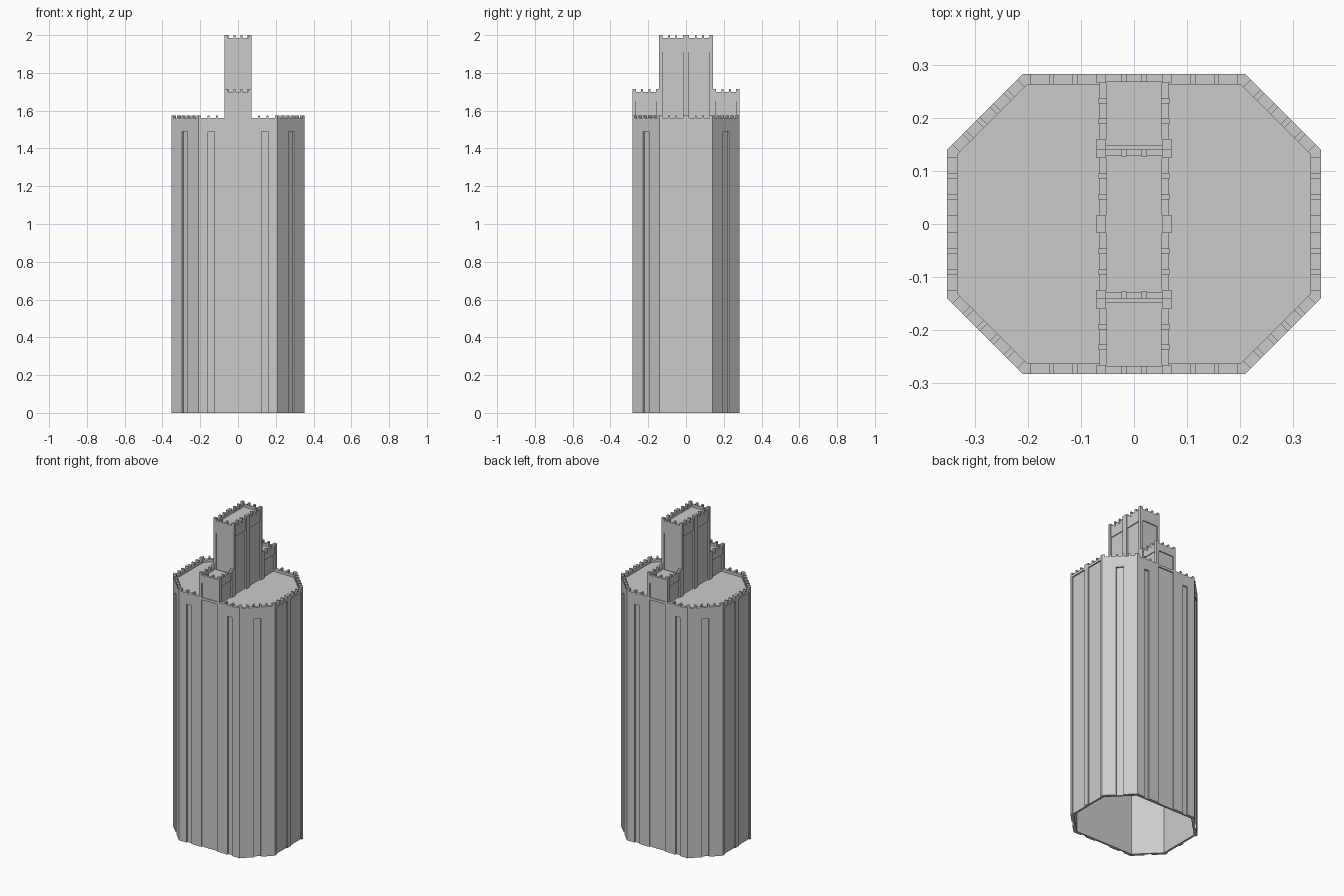
import bpy, bmesh, math
from mathutils import Matrix, Vector

if "Cube" in bpy.data.objects:
    bpy.data.objects.remove(bpy.data.objects["Cube"])

HX, HY, DIAG, WALL = 0.353, 0.283, 0.493, 0.02
I = Matrix.Identity(4)


def finish(name, bm):
    bmesh.ops.recalc_face_normals(bm, faces=bm.faces)
    me = bpy.data.meshes.new(name)
    bm.to_mesh(me)
    bm.free()
    ob = bpy.data.objects.new(name, me)
    bpy.context.collection.objects.link(ob)
    return ob


def box(bm, M, x, y, z):
    c = Vector(((x[0] + x[1]) / 2, (y[0] + y[1]) / 2, (z[0] + z[1]) / 2))
    s = (abs(x[1] - x[0]), abs(y[1] - y[0]), abs(z[1] - z[0]), 1)
    bmesh.ops.create_cube(bm, size=1, matrix=M @ Matrix.Translation(c) @ Matrix.Diagonal(s))


def octagon(inset):
    hx, hy, s = HX - inset, HY - inset, DIAG - inset * math.sqrt(2)
    q = [(hx, s - hx), (s - hy, hy)]
    return (q + [(-x, y) for x, y in q[::-1]] + [(-x, -y) for x, y in q]
            + [(x, -y) for x, y in q[::-1]])


def facet(x, y, deg):
    # local x runs along the wall, local y points outward
    return Matrix.Translation((x, y, 0)) @ Matrix.Rotation(math.radians(deg - 90), 4, 'Z')


def merlons(a, b, n, w=0.01):
    gap = (b - a - n * w) / (n + 1)
    return [(a + gap + i * (gap + w), a + (i + 1) * (gap + w)) for i in range(n)]


mx, my = (HX + DIAG - HY) / 2, (HY + DIAG - HX) / 2
longs = [facet(0, -HY, -90), facet(0, HY, 90)]
ends = [facet(HX, 0, 0), facet(-HX, 0, 180)]
diags = [facet(mx, my, 45), facet(-mx, my, 135), facet(-mx, -my, 225), facet(mx, -my, 315)]

# Hollow octagonal shaft wall
bm = bmesh.new()
outer, inner = octagon(0), octagon(WALL)
rings = [[bm.verts.new((x, y, z)) for x, y in pts]
         for pts, z in ((outer, 0), (outer, 1.56), (inner, 1.56), (inner, 0))]
for k in range(4):
    a, b = rings[k], rings[(k + 1) % 4]
    for i in range(8):
        j = (i + 1) % 8
        bm.faces.new((a[i], a[j], b[j], b[i]))
shaft = finish("shaft_wall", bm)

# Vertical slots and recessed bays
bm = bmesh.new()
for M in longs:
    box(bm, M, (-0.055, 0.055), (-0.007, 0.05), (-0.05, 1.545))
    for s in (-1, 1):
        box(bm, M, (s * 0.125, s * 0.158), (-0.01, 0.05), (-0.05, 1.49))
for M in ends:
    for s in (-1, 1):
        box(bm, M, (s * 0.017, s * 0.125), (-0.007, 0.02), (-0.05, 1.545))
for M in diags:
    box(bm, M, (-0.021, 0.021), (-0.01, 0.03), (-0.05, 1.49))
cutter = finish("slot_cutter", bm)
cutter.hide_render = True
cutter.hide_viewport = True
mod = shaft.modifiers.new("slots", 'BOOLEAN')
mod.operation, mod.solver, mod.object = 'DIFFERENCE', 'EXACT', cutter

# Roof deck
bm = bmesh.new()
f = bm.faces.new([bm.verts.new((x, y, 1.53)) for x, y in octagon(WALL - 0.002)])
ext = bmesh.ops.extrude_face_region(bm, geom=[f])
bmesh.ops.translate(bm, vec=(0, 0, 0.015),
                    verts=[v for v in ext['geom'] if isinstance(v, bmesh.types.BMVert)])
finish("roof_deck", bm)

# Parapet merlons and corner blocks around the shaft
bm = bmesh.new()
depth, height = (-WALL, 0), (1.558, 1.575)
for M in longs:
    for s in (-1, 1):
        for a, b in merlons(0.072, 0.195, 2) + [(0.195, 0.21)]:
            box(bm, M, (s * a, s * b), depth, height)
for M in ends:
    box(bm, M, (-0.017, 0.017), depth, height)
    for s in (-1, 1):
        for a, b in merlons(0.017, 0.125, 2) + [(0.125, 0.14)]:
            box(bm, M, (s * a, s * b), depth, height)
for M in diags:
    for a, b in merlons(-0.086, 0.086, 4) + [(-0.101, -0.086), (0.086, 0.101)]:
        box(bm, M, (a, b), depth, height)
finish("shaft_merlons", bm)


def upper_stage(name, piers, end_sides, top, recess_top, z0=1.545, M=I):
    """Crowned slab: core, side piers, spandrels and merlons."""
    bm = bmesh.new()
    y0, y1 = piers[0][0], piers[-1][1]
    box(bm, M, (-0.06, 0.06), (y0 + 0.006, y1 - 0.006), (z0, top - 0.03))
    for s in (-1, 1):
        for p in piers:
            box(bm, M, (s * 0.053, s * 0.071), p, (z0, top))
        for p, q in zip(piers, piers[1:]):
            box(bm, M, (s * 0.052, s * 0.065), (p[1], q[0]), (recess_top, top - 0.015))
            for m in merlons(p[1], q[0], 2):
                box(bm, M, (s * 0.051, s * 0.067), m, (top - 0.03, top))
    for o in end_sides:
        e = y1 if o > 0 else y0
        box(bm, M, (-0.053, 0.053), (e - o * 0.014, e), (recess_top, top - 0.015))
        for m in merlons(-0.053, 0.053, 2):
            box(bm, M, m, (e - o * 0.015, e), (top - 0.03, top))
    return finish(name, bm)


# Low wings front and back, tall centre slab
for label, ang in (("back", 0), ("front", math.pi)):
    upper_stage(label + "_wing", [(0.142, 0.16), (0.266, 0.283)], [1], 1.715, 1.65,
                M=Matrix.Rotation(ang, 4, 'Z'))
upper_stage("centre_slab", [(-0.142, -0.125), (-0.017, 0.017), (0.125, 0.142)],
            [-1, 1], 2.0, 1.91)
